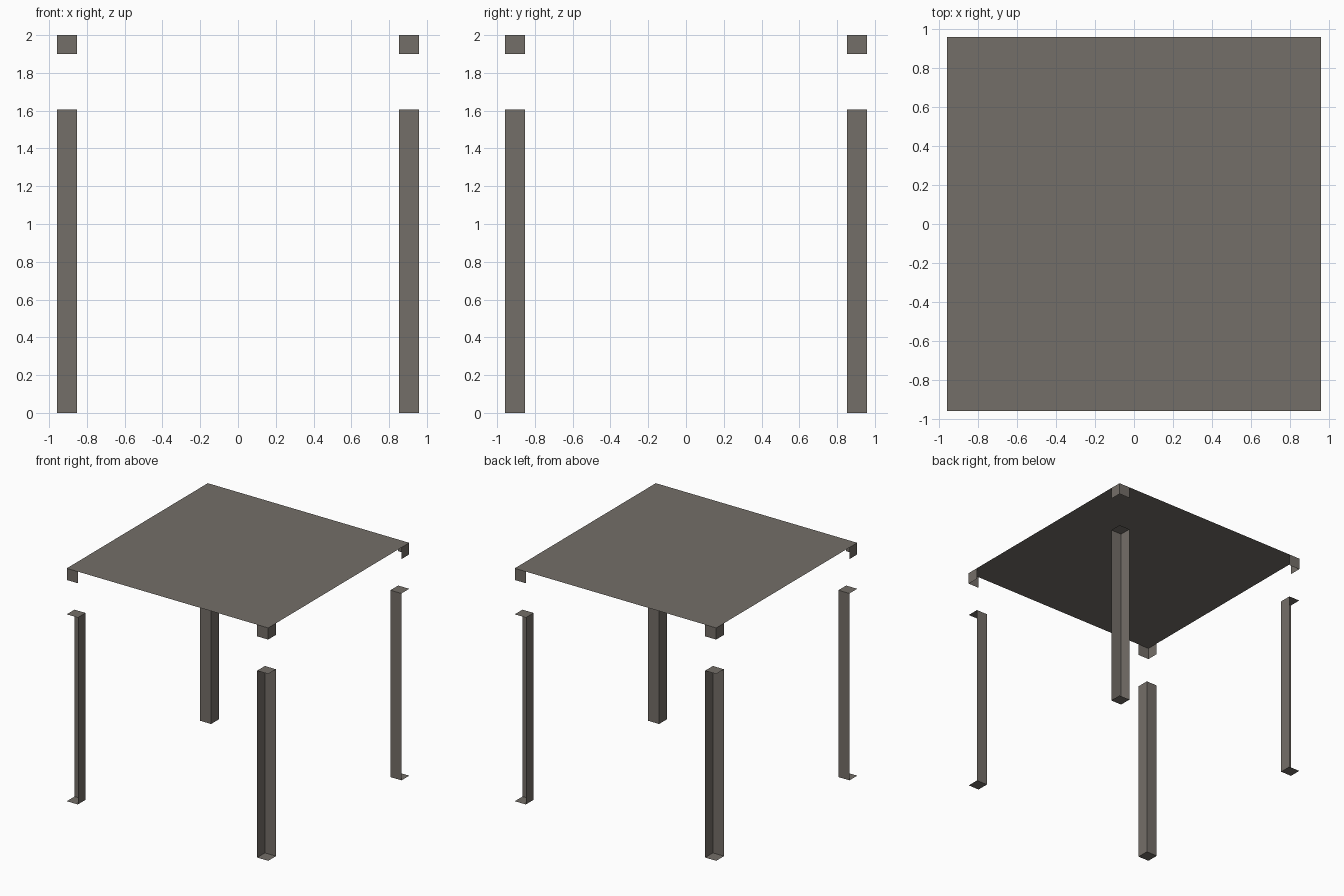
import bpy

if "Cube" in bpy.data.objects:
    bpy.data.objects.remove(bpy.data.objects["Cube"])

OUT = 0.957      # outer edge of the table
INN = 0.852      # inner edge of each leg
LEG_TOP = 1.605
FLAP_LOW = 1.9
TOP = 2.0

mat = bpy.data.materials.new("warm grey")
mat.diffuse_color = (0.175, 0.158, 0.139, 1.0)
mat.use_nodes = True
mat.node_tree.nodes["Principled BSDF"].inputs["Base Color"].default_value = mat.diffuse_color


def make_sheets(name, quads):
    """Object made of separate thin quads joined at shared corners."""
    verts, index, faces = [], {}, []
    for quad in quads:
        face = []
        for p in quad:
            if p not in index:
                index[p] = len(verts)
                verts.append(p)
            face.append(index[p])
        faces.append(face)
    mesh = bpy.data.meshes.new(name)
    mesh.from_pydata(verts, [], faces)
    mesh.materials.append(mat)
    obj = bpy.data.objects.new(name, mesh)
    bpy.context.collection.objects.link(obj)
    return obj


def level(x0, x1, y0, y1, z):
    return [(x0, y0, z), (x1, y0, z), (x1, y1, z), (x0, y1, z)]


def wall(a, b, z0, z1):
    return [(*a, z0), (*b, z0), (*b, z1), (*a, z1)]


def corner(sx, sy, quads):
    """Mirror quads of the +x +y corner, keeping the winding outward."""
    result = []
    for quad in quads:
        q = [(x * sx, y * sy, z) for x, y, z in quad]
        result.append(q if sx * sy > 0 else q[::-1])
    return result


# Table top: a single flat sheet
make_sheets("table_top", [level(-OUT, OUT, -OUT, OUT, TOP)])

# Leg: two inner walls with a cap and a foot, open on the outer sides
leg = [
    wall((INN, OUT), (INN, INN), 0.0, LEG_TOP),
    wall((INN, INN), (OUT, INN), 0.0, LEG_TOP),
    level(INN, OUT, INN, OUT, LEG_TOP),
    level(INN, OUT, INN, OUT, 0.0)[::-1],
]

# Corner flap: two short outer walls hanging from the top
flap = [
    wall((OUT, INN), (OUT, OUT), FLAP_LOW, TOP),
    wall((OUT, OUT), (INN, OUT), FLAP_LOW, TOP),
]

for sy, depth in ((-1, "front"), (1, "back")):
    for sx, side in ((-1, "left"), (1, "right")):
        make_sheets(f"{depth}_{side}_leg", corner(sx, sy, leg))
        make_sheets(f"{depth}_{side}_flap", corner(sx, sy, flap))
